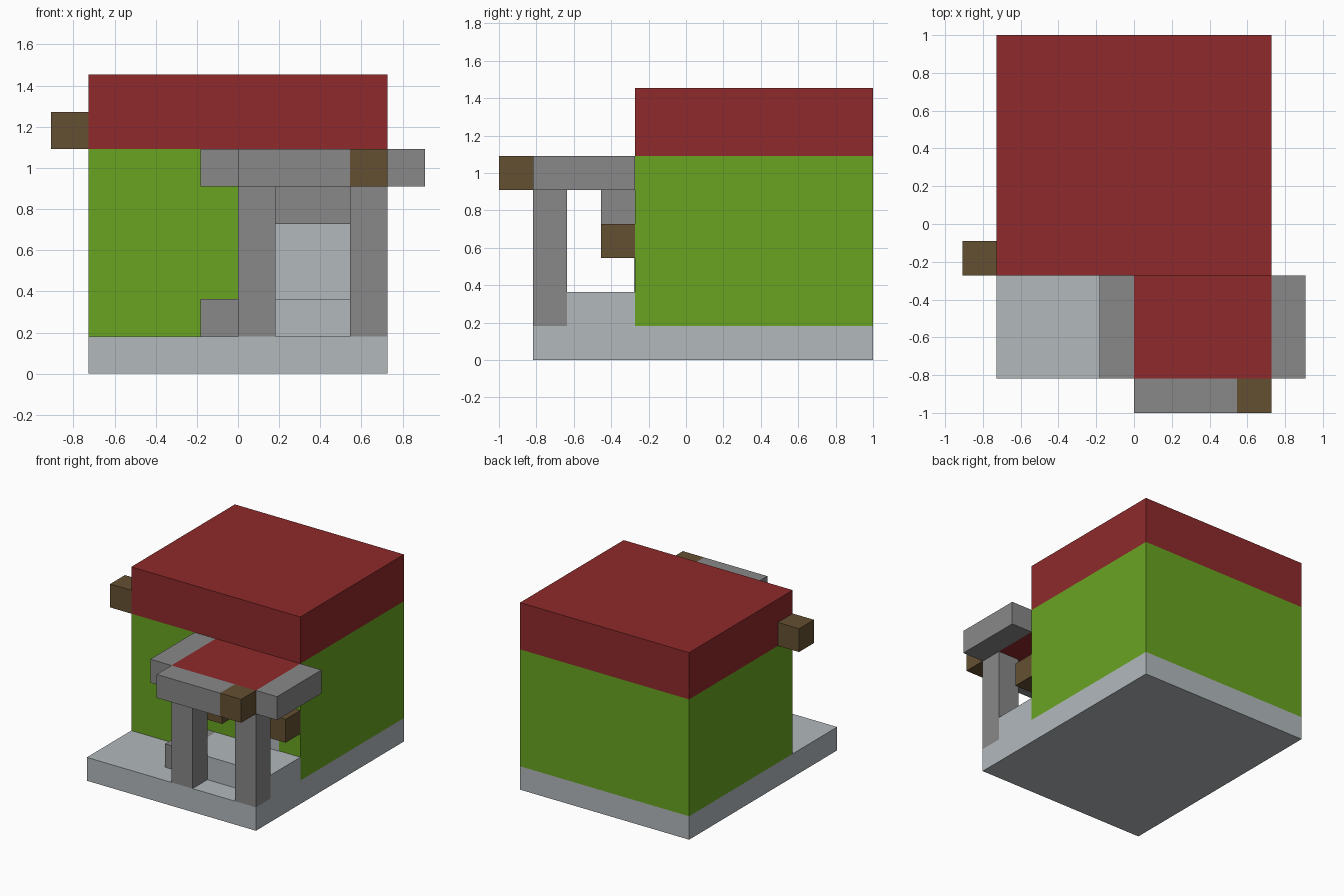
import bpy
import bmesh
from mathutils import Vector

if "Cube" in bpy.data.objects:
    bpy.data.objects.remove(bpy.data.objects["Cube"], do_unlink=True)

U = 2 / 11  # one building block


def linear(c):
    c /= 255
    return c / 12.92 if c <= 0.04045 else ((c + 0.055) / 1.055) ** 2.4


def material(name, rgb):
    mat = bpy.data.materials.new(name)
    mat.use_nodes = True
    colour = (*[linear(c) for c in rgb], 1)
    mat.diffuse_color = colour
    mat.node_tree.nodes["Principled BSDF"].inputs["Base Color"].default_value = colour
    return mat


red = material("brick red", (143, 42, 43))
green = material("leaf green", (104, 164, 33))
pale = material("pale stone", (178, 185, 188))
grey = material("mid grey", (136, 136, 136))
brown = material("wood brown", (101, 80, 50))


def block(name, mat, x, y, z):
    """Box spanning the given ranges, measured in blocks."""
    lo, hi = (Vector(p) * U for p in zip(x, y, z))
    bm = bmesh.new()
    bmesh.ops.create_cube(bm, size=1)
    for v in bm.verts:
        v.co = [(lo[i] + hi[i]) / 2 + v.co[i] * (hi[i] - lo[i]) for i in range(3)]
    mesh = bpy.data.meshes.new(name)
    bm.to_mesh(mesh)
    bm.free()
    mesh.materials.append(mat)
    obj = bpy.data.objects.new(name, mesh)
    bpy.context.collection.objects.link(obj)
    return obj


WALL, EDGE, BACK = -1.5, -4.5, 5.5  # house front, base front, rear

# Base, house and flat roof
block("base_slab", pale, (-4, 4), (EDGE, BACK), (0, 1))
block("house_walls", green, (-4, 4), (WALL, BACK), (1, 6))
block("house_roof", red, (-4, 4), (WALL, BACK), (6, 8))
block("wall_lamp", brown, (-5, -4), (WALL, WALL + 1), (6, 7))

# Raised step and door
block("porch_step", pale, (0, 4), (EDGE + 1, WALL), (1, 2))
block("step_side", grey, (-1, 0), (EDGE + 1, WALL), (1, 2))
block("door", pale, (1, 3), (WALL - 0.03, WALL), (2, 4))
block("door_lintel", grey, (1, 3), (WALL - 1, WALL), (4, 5))

# Porch posts and the brackets behind them
for side, x in (("right", 0), ("left", 3)):
    block(side + "_post", grey, (x, x + 1), (EDGE, EDGE + 1), (1, 5))
    block(side + "_bracket", brown, (x, x + 1), (WALL - 1, WALL), (3, 4))

# Porch roof with its trim
block("porch_roof", red, (0, 4), (EDGE, WALL), (5, 6))
for side, x in (("right", -1), ("left", 4)):
    block(side + "_roof_trim", grey, (x, x + 1), (EDGE, WALL), (5, 6))
block("front_roof_trim", grey, (0, 3), (EDGE - 1, EDGE), (5, 6))
block("front_trim_end", brown, (3, 4), (EDGE - 1, EDGE), (5, 6))
